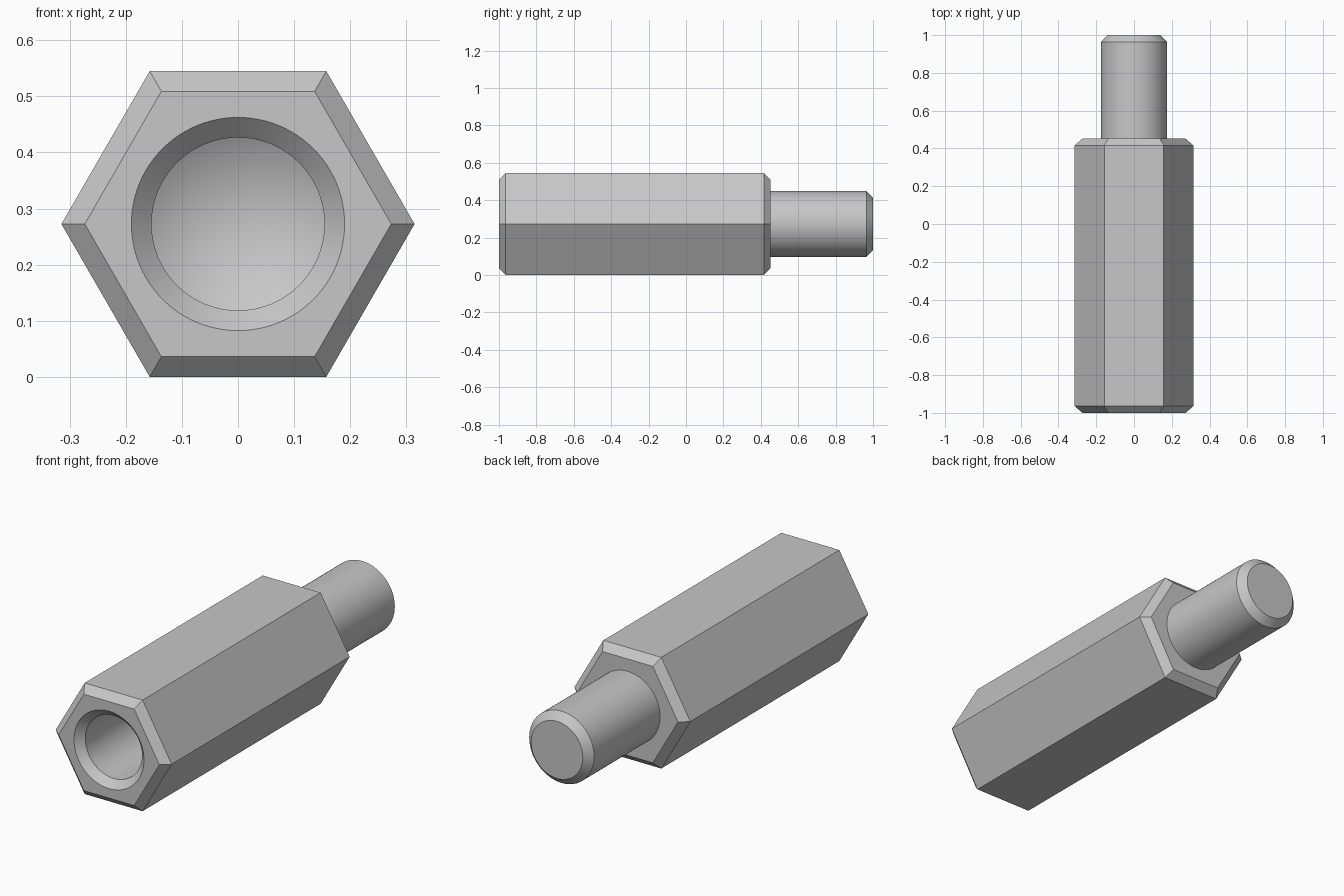
import bpy
import bmesh
from math import cos, pi, sin

cube = bpy.data.objects.get("Cube")
if cube:
    bpy.data.objects.remove(cube, do_unlink=True)

SEGMENTS = 96                 # divisible by six, so hex corners stay exact
APOTHEM = 0.2725              # half the distance across flats
CHAMFER = 0.036
FRONT, SHOULDER, END = -1.0, 0.452, 1.0
STUD_R, BORE_R = 0.176, 0.154
BORE_END = -0.2

steel = bpy.data.materials.new("Plain steel grey")
steel.use_nodes = True
colour = (0.57, 0.57, 0.57, 1)
steel.diffuse_color = colour
steel.node_tree.nodes["Principled BSDF"].inputs["Base Color"].default_value = colour


def ring(bm, y, size, hexagonal):
    """Ring around the y axis; size is a radius, or an apothem for a hexagon."""
    verts = []
    for i in range(SEGMENTS):
        a = 2 * pi * i / SEGMENTS
        r = size / cos(a % (pi / 3) - pi / 6) if hexagonal else size
        verts.append(bm.verts.new((r * cos(a), y, APOTHEM + r * sin(a))))
    return verts


# Profile from the drilled tip, out over the hex body, to the stud end
profile = [
    (BORE_END + BORE_R * 0.6, 0, False),
    (BORE_END, BORE_R, False),
    (FRONT + CHAMFER, BORE_R, False),
    (FRONT, BORE_R + CHAMFER, False),
    (FRONT, APOTHEM - CHAMFER, True),
    (FRONT + CHAMFER, APOTHEM, True),
    (SHOULDER - CHAMFER, APOTHEM, True),
    (SHOULDER, APOTHEM - CHAMFER, True),
    (SHOULDER, STUD_R, False),
    (END - CHAMFER, STUD_R, False),
    (END, STUD_R - CHAMFER, False),
    (END, 0, False),
]

bm = bmesh.new()
rings = [ring(bm, *p) for p in profile]
for a, b in zip(rings, rings[1:]):
    for i in range(SEGMENTS):
        j = (i + 1) % SEGMENTS
        bm.faces.new((a[i], a[j], b[j], b[i]))

# Collapse the two centre rings to points
bmesh.ops.remove_doubles(bm, verts=bm.verts[:], dist=1e-5)
bmesh.ops.recalc_face_normals(bm, faces=bm.faces[:])

mesh = bpy.data.meshes.new("hex_standoff")
bm.to_mesh(mesh)
bm.free()
mesh.materials.append(steel)
standoff = bpy.data.objects.new("hex_standoff", mesh)
bpy.context.collection.objects.link(standoff)

bpy.ops.object.select_all(action="DESELECT")
standoff.select_set(True)
bpy.context.view_layer.objects.active = standoff
bpy.ops.object.shade_smooth_by_angle(angle=pi / 6)
